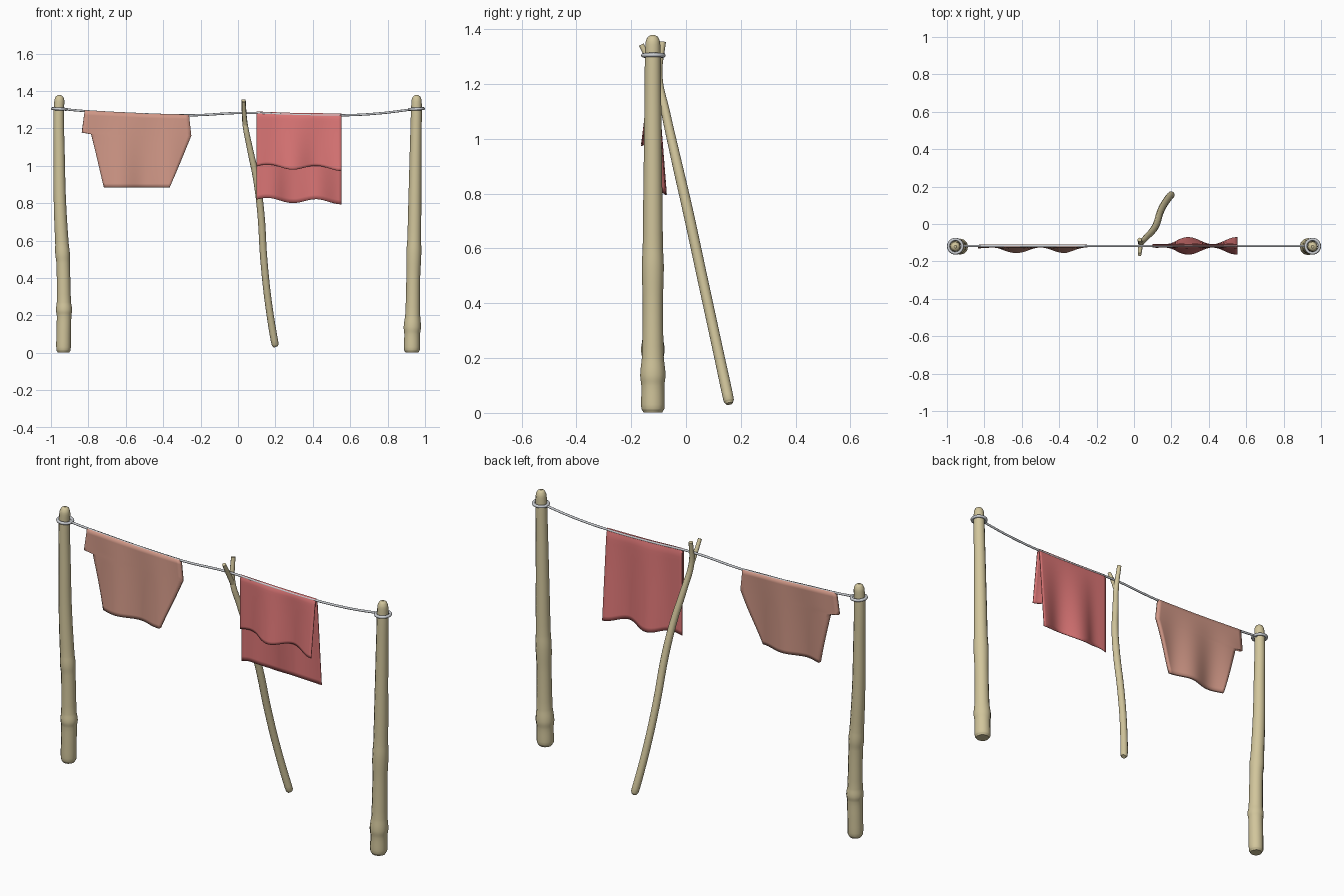
import bpy, bmesh
from math import cos, pi

if "Cube" in bpy.data.objects:
    bpy.data.objects.remove(bpy.data.objects["Cube"], do_unlink=True)

LINE_Y = -0.117


def material(name, rgb):
    m = bpy.data.materials.new(name)
    m.use_nodes = True
    m.diffuse_color = (*rgb, 1)
    m.node_tree.nodes["Principled BSDF"].inputs["Base Color"].default_value = (*rgb, 1)
    return m


WOOD = material("pale wood", (0.64, 0.56, 0.33))
ROPE = material("grey rope", (0.6, 0.62, 0.65))
PINK = material("dusty pink cloth", (0.63, 0.31, 0.24))
RED = material("soft red cloth", (0.71, 0.18, 0.18))


def finish(ob, mat, angle=0.8):
    ob.data.materials.clear()
    ob.data.materials.append(mat)
    bpy.ops.object.select_all(action='DESELECT')
    ob.select_set(True)
    bpy.context.view_layer.objects.active = ob
    bpy.ops.object.shade_smooth_by_angle(angle=angle)


def tube(name, points, mat):
    """Round stick or cord through (x, y, z, radius) points."""
    cu = bpy.data.curves.new(name, 'CURVE')
    cu.dimensions = '3D'
    cu.bevel_depth = 1
    cu.bevel_resolution = 4
    cu.resolution_u = 5
    cu.use_fill_caps = True
    sp = cu.splines.new('BEZIER')
    sp.bezier_points.add(len(points) - 1)
    sp.radius_interpolation = 'CARDINAL'
    for bp, (x, y, z, r) in zip(sp.bezier_points, points):
        bp.co = (x, y, z)
        bp.radius = r
        bp.handle_left_type = bp.handle_right_type = 'AUTO'
    ob = bpy.data.objects.new(name, cu)
    bpy.context.collection.objects.link(ob)
    bpy.ops.object.select_all(action='DESELECT')
    ob.select_set(True)
    bpy.context.view_layer.objects.active = ob
    bpy.ops.object.convert(target='MESH')
    finish(bpy.context.view_layer.objects.active, mat)


def cloth(name, nu, nv, func, thickness, mat):
    """Sheet from func(u, v), given thickness by a modifier."""
    bm = bmesh.new()
    rows = [[bm.verts.new(func(i / nu, j / nv)) for i in range(nu + 1)]
            for j in range(nv + 1)]
    for a, b in zip(rows, rows[1:]):
        for i in range(nu):
            bm.faces.new((a[i], b[i], b[i + 1], a[i + 1]))
    me = bpy.data.meshes.new(name)
    bm.to_mesh(me)
    bm.free()
    ob = bpy.data.objects.new(name, me)
    bpy.context.collection.objects.link(ob)
    finish(ob, mat)
    s = ob.modifiers.new("thickness", 'SOLIDIFY')
    s.thickness = thickness
    s.offset = 0


def lerp(table, t):
    """Piecewise linear lookup in (position, value) pairs."""
    for (a, p), (b, q) in zip(table, table[1:]):
        if t <= b:
            return p + (q - p) * max(0, (t - a) / (b - a))
    return table[-1][1]


# Posts: (height, x, radius), with knobbly swellings and rounded ends
TOP = [(1.355, 0.955, 0.026), (1.372, 0.955, 0.018), (1.379, 0.955, 0.007)]
RIGHT = [(0.001, 0.933, 0.03), (0.015, 0.933, 0.038), (0.1, 0.932, 0.039),
         (0.2, 0.93, 0.039), (0.23, 0.93, 0.043), (0.27, 0.931, 0.038),
         (0.48, 0.935, 0.036), (0.53, 0.938, 0.039), (0.58, 0.941, 0.036),
         (0.8, 0.952, 0.033), (1.05, 0.956, 0.03), (1.3, 0.958, 0.028)]
LEFT = [(0.001, 0.93, 0.034), (0.015, 0.93, 0.042), (0.1, 0.931, 0.042),
        (0.14, 0.932, 0.046), (0.2, 0.934, 0.04), (0.4, 0.937, 0.037),
        (0.53, 0.94, 0.04), (0.6, 0.942, 0.037), (0.85, 0.946, 0.034),
        (1.1, 0.95, 0.031), (1.3, 0.954, 0.029)]
for name, side, prof in (("right_post", -1, RIGHT), ("left_post", 1, LEFT)):
    tube(name, [(side * x, LINE_Y - 0.004, z, r) for z, x, r in prof + TOP], WOOD)

# Forked prop pole leaning back
tube("prop_pole", [(0.203, 0.158, 0.034, 0.013), (0.199, 0.156, 0.045, 0.019),
                   (0.165, 0.112, 0.25, 0.019), (0.138, 0.058, 0.5, 0.019),
                   (0.122, 0.004, 0.75, 0.019), (0.1, -0.035, 0.92, 0.018),
                   (0.062, -0.075, 1.1, 0.016), (0.037, -0.1, 1.23, 0.014),
                   (0.03, -0.084, 1.354, 0.011)], WOOD)
tube("prop_short_prong", [(0.04, -0.1, 1.215, 0.012), (0.034, -0.125, 1.27, 0.012),
                          (0.03, -0.163, 1.343, 0.01)], WOOD)

# Sagging line tied to both posts
SAG = [(-0.955, 1.305), (-0.82, 1.293), (-0.5, 1.276), (-0.25, 1.27), (0.03, 1.283),
       (0.3, 1.273), (0.55, 1.27), (0.75, 1.28), (0.955, 1.305)]
tube("washing_line", [(x, LINE_Y, z, 0.006) for x, z in SAG], ROPE)
for name, side in (("right_line_loop", -1), ("left_line_loop", 1)):
    bpy.ops.mesh.primitive_torus_add(
        location=(side * 0.955, LINE_Y - 0.002, 1.304), rotation=(0, side * -0.05, 0),
        major_radius=0.037, minor_radius=0.008, major_segments=24, minor_segments=8)
    ring = bpy.context.object
    ring.name = name
    finish(ring, ROPE)

# Shirt: side edges by height, stepping in below the sleeve
EDGE_R = [(0.885, -0.715), (1.163, -0.785), (1.17, -0.835), (1.285, -0.82)]
EDGE_L = [(0.885, -0.365), (1.17, -0.25), (1.285, -0.262)]
SHIRT_ROWS = [(0, 1.285), (0.25, 1.17), (0.3, 1.163), (1, 0.885)]


def shirt(u, v):
    z = lerp(SHIRT_ROWS, v)
    x0, x1 = lerp(EDGE_R, z), lerp(EDGE_L, z)
    x = x0 + (x1 - x0) * u
    drop = (1.285 - z) / 0.4
    wave = 0.5 + 0.5 * cos(2 * pi * (x + 0.63) / 0.26)
    return x, LINE_Y - 0.03 * drop * wave, z + (lerp(SAG, x) + 0.002 - 1.285) * (1 - drop)


cloth("shirt", 28, 20, shirt, 0.017, PINK)


# Towel folded over the line, its back flap longer
def towel(u, v):
    x = 0.1 + 0.453 * u
    s = 2 * v - 1
    drop = abs(s)
    swing = cos(2 * pi * (x - 0.29) / 0.26)
    wave = (0.5 + 0.5 * swing) * min(1, u / 0.3)
    spread = min(1, drop / 0.06) * 0.007 + 0.038 * drop * wave
    top = lerp(SAG, x) + 0.008
    bottom = (0.985 if s < 0 else 0.806) - 0.012 * swing + 0.012 * (1 - u)
    return x, LINE_Y + (spread if s > 0 else -spread), top + (bottom - top) * drop


cloth("towel", 28, 40, towel, 0.004, RED)
